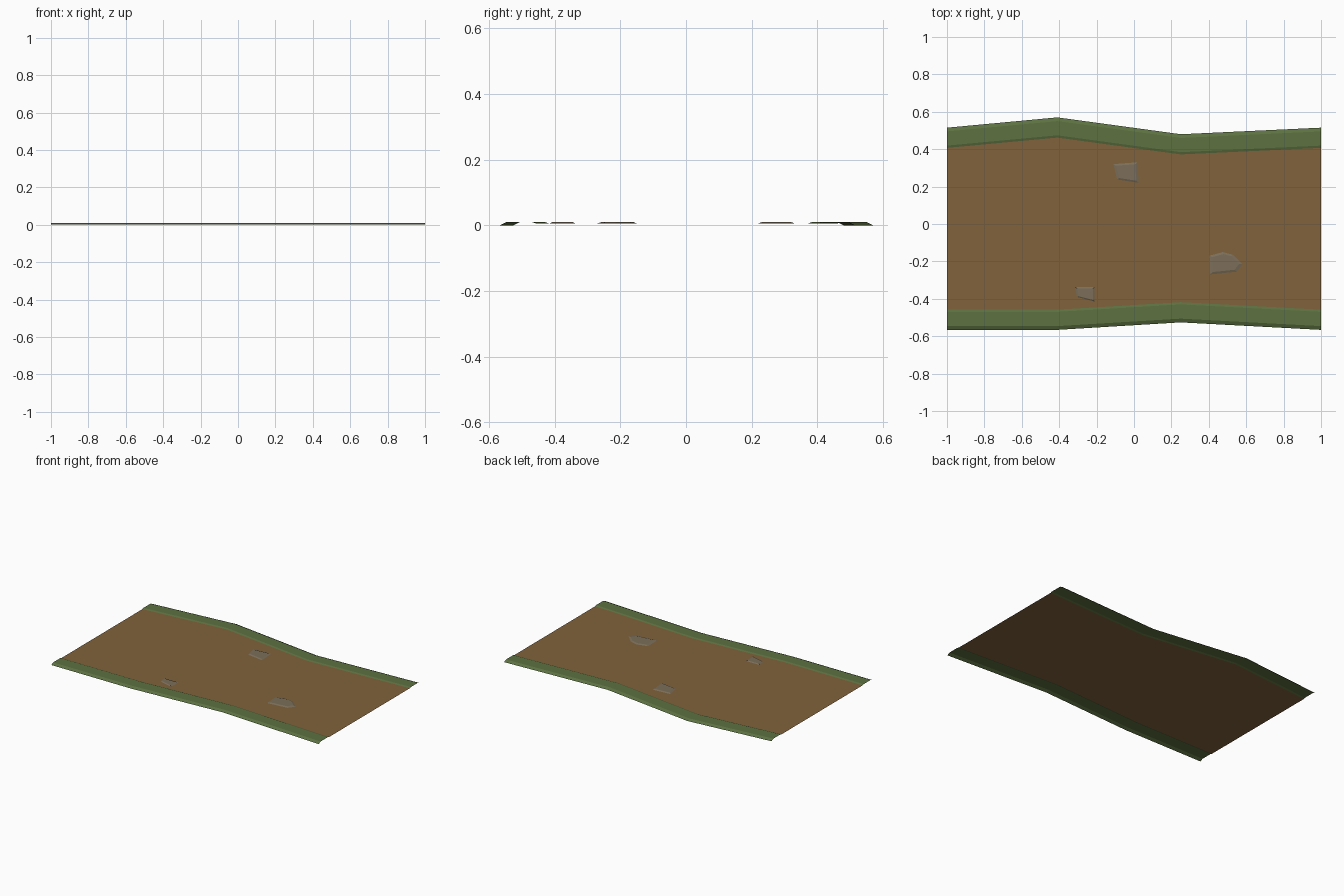
import bpy, bmesh
from mathutils import Vector

if "Cube" in bpy.data.objects:
    bpy.data.objects.remove(bpy.data.objects["Cube"])


def material(name, rgb):
    m = bpy.data.materials.new(name)
    m.diffuse_color = (*rgb, 1)
    m.use_nodes = True
    m.node_tree.nodes["Principled BSDF"].inputs["Base Color"].default_value = m.diffuse_color
    return m


DIRT = material("dirt brown", (0.22, 0.123, 0.045))
GRASS = material("grass green", (0.109, 0.165, 0.052))
STONE = material("stone grey", (0.20, 0.158, 0.102))

LOW, TOP = 0.006, 0.01          # dirt height, grass and stone height
XS = [-1, -0.41, 0.25, 1]       # stations along the path
BACK = [0.515, 0.57, 0.48, 0.515]
FRONT = [-0.566, -0.566, -0.526, -0.566]
VERGE = 0.108                   # width of the grass verge


def add_object(name, bm, mat):
    me = bpy.data.meshes.new(name)
    bm.to_mesh(me)
    bm.free()
    me.materials.append(mat)
    ob = bpy.data.objects.new(name, me)
    bpy.context.collection.objects.link(ob)
    return ob


def loft(name, rows, mat):
    """Open sheet: each row holds the points across the path at one station."""
    bm = bmesh.new()
    vs = [[bm.verts.new(p) for p in row] for row in rows]
    for a, b in zip(vs, vs[1:]):
        for i in range(len(a) - 1):
            bm.faces.new((a[i], b[i], b[i + 1], a[i + 1]))
    bm.normal_update()
    for f in bm.faces:
        if f.normal.z < 0:
            f.normal_flip()
    return add_object(name, bm, mat)


# Dirt surface between the verges
loft("dirt_path", [[(x, f + VERGE, LOW), (x, b - VERGE, LOW)]
                   for x, f, b in zip(XS, FRONT, BACK)], DIRT)

# Grass verges: outer slope, flat top, small drop to the dirt
PROFILE = [(0, 0), (0.02, TOP), (VERGE - 0.012, TOP), (VERGE, LOW)]
for name, edge, side in (("front_verge", FRONT, 1), ("back_verge", BACK, -1)):
    loft(name, [[(x, y + side * d, z) for d, z in PROFILE]
                for x, y in zip(XS, edge)], GRASS)


# Flat stones with bevelled rims, open underneath
def stone(name, outline):
    bm = bmesh.new()
    c = sum((Vector(p) for p in outline), Vector((0, 0))) / len(outline)
    base = [bm.verts.new((x, y, LOW)) for x, y in outline]
    top = [bm.verts.new((*c.lerp(Vector(p), 0.8), TOP)) for p in outline]
    n = len(base)
    for i in range(n):
        j = (i + 1) % n
        bm.faces.new((base[i], base[j], top[j], top[i]))
    bm.faces.new(top)
    add_object(name, bm, STONE)


stone("back_stone", [(-0.09, 0.238), (0.025, 0.22), (0.018, 0.33), (-0.11, 0.32)])
stone("right_stone", [(0.405, -0.27), (0.55, -0.255), (0.58, -0.215),
                      (0.53, -0.165), (0.475, -0.15), (0.402, -0.17)])
stone("front_stone", [(-0.305, -0.39), (-0.21, -0.415), (-0.21, -0.338), (-0.315, -0.338)])
